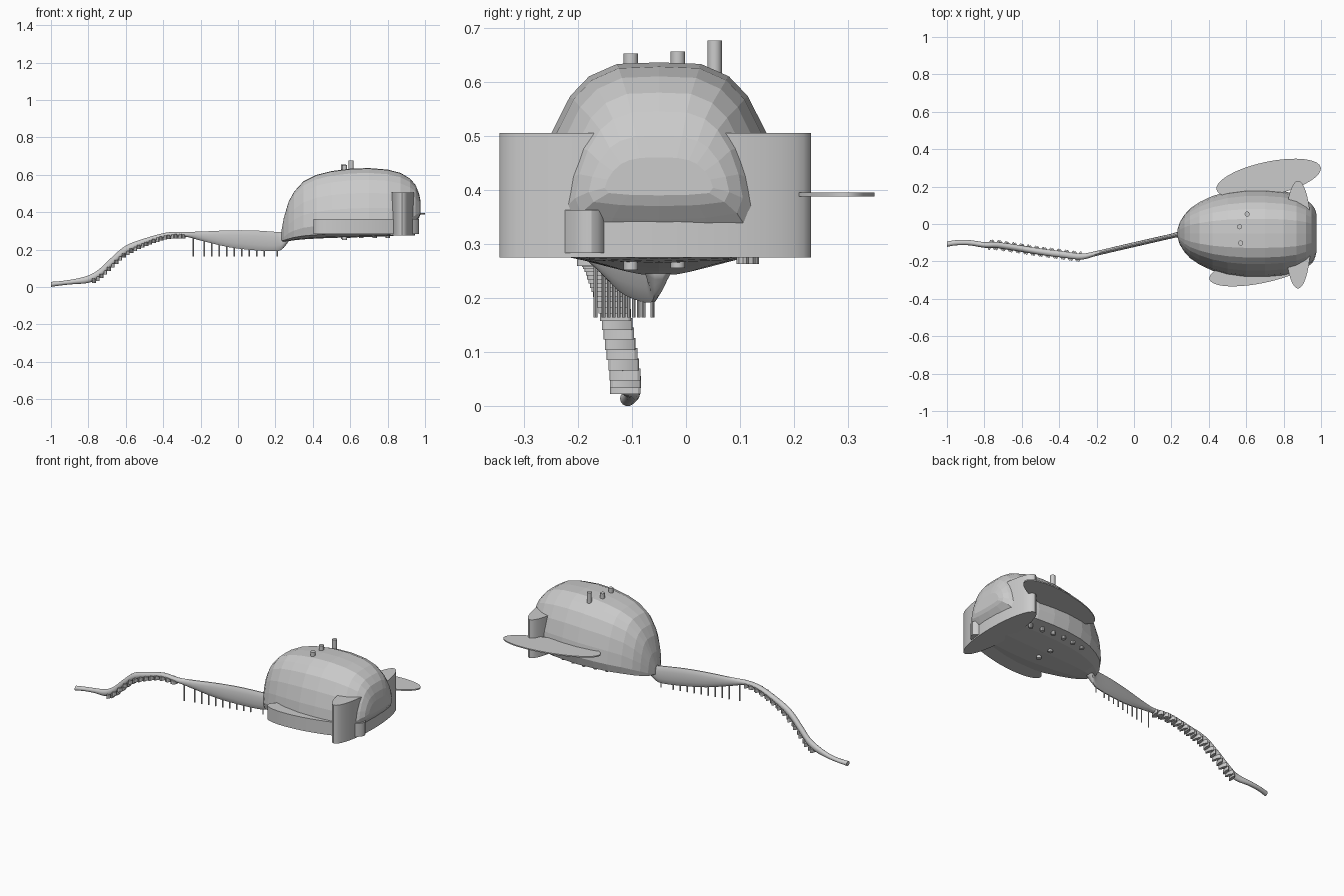
import bpy, bmesh, math
from mathutils import Vector

if "Cube" in bpy.data.objects:
    bpy.data.objects.remove(bpy.data.objects["Cube"])


def finish(bm, name, smooth=None):
    bmesh.ops.recalc_face_normals(bm, faces=bm.faces)
    me = bpy.data.meshes.new(name)
    bm.to_mesh(me)
    bm.free()
    ob = bpy.data.objects.new(name, me)
    bpy.context.collection.objects.link(ob)
    if smooth:
        bpy.ops.object.select_all(action='DESELECT')
        ob.select_set(True)
        bpy.context.view_layer.objects.active = ob
        bpy.ops.object.shade_smooth_by_angle(angle=math.radians(smooth))
    return ob


def loft(name, stations, profile, smooth=None):
    """Skin stations (x, y, half width, z bottom, z top) with a unit section."""
    bm = bmesh.new()
    rings = [[bm.verts.new((x, y + u * w, b + v * (t - b))) for u, v in profile]
             for x, y, w, b, t in stations]
    n = len(profile)
    for r, s in zip(rings, rings[1:]):
        for i in range(n):
            bm.faces.new((r[i], r[(i + 1) % n], s[(i + 1) % n], s[i]))
    bm.faces.new(rings[0])
    bm.faces.new(rings[-1])
    return finish(bm, name, smooth)


def refine(rows, k=4):
    """Catmull-Rom interpolation between table rows."""
    out = []
    for i in range(len(rows) - 1):
        p = [Vector(rows[max(0, min(len(rows) - 1, i + d))]) for d in (-1, 0, 1, 2)]
        for j in range(k):
            t = j / k
            out.append(tuple(0.5 * (2 * b + (c - a) * t + (2 * a - 5 * b + 4 * c - d) * t * t
                                    + (3 * b - a - 3 * c + d) * t ** 3)
                             for a, b, c, d in zip(*p)))
    return out + [rows[-1]]


def disc(name, x, y, z0, z1, a, b, angle=0, n=32):
    """Upright elliptical prism turned about z."""
    bm = bmesh.new()
    c, s = math.cos(math.radians(angle)), math.sin(math.radians(angle))
    ring = []
    for i in range(n):
        p, q = a * math.cos(2 * math.pi * i / n), b * math.sin(2 * math.pi * i / n)
        ring.append(bm.verts.new((x + p * c - q * s, y + p * s + q * c, z0)))
    face = bm.faces.new(ring)
    top = bmesh.ops.extrude_face_region(bm, geom=[face])['geom']
    bmesh.ops.translate(bm, vec=(0, 0, z1 - z0),
                        verts=[v for v in top if isinstance(v, bmesh.types.BMVert)])
    if not any(len(f.verts) == n and all(abs(v.co.z - z0) < 1e-7 for v in f.verts) for f in bm.faces):
        bm.faces.new(ring)
    return finish(bm, name, 30)


# Egg-shaped body with a flattened underside
half = [(0, 1), (.33, .992), (.55, .93), (.7, .83), (.85, .64), (.95, .42),
        (1, .2), (.93, .06), (.55, .015), (0, 0)]
section = half + [(-u, v) for u, v in half[-2:0:-1]]
Y = -0.05
body = [(.232, Y, .02, .245, .30), (.245, Y, .06, .242, .37), (.27, Y, .1, .245, .455),
        (.30, Y, .133, .25, .51), (.35, Y, .167, .255, .565), (.42, Y, .2, .259, .60),
        (.50, Y, .222, .263, .62), (.60, Y, .235, .265, .633), (.70, Y, .235, .268, .636),
        (.80, Y, .226, .272, .628), (.87, Y, .208, .277, .61), (.92, Y, .18, .305, .58),
        (.95, Y, .155, .345, .545), (.968, Y, .13, .37, .50), (.976, Y, .1, .39, .46)]
loft("body", body, section)

# Tail: a deep thin blade near the body, then a slim rod curving to the ground
tail = [(-1, -.108, .014, .0, .028), (-.95, -.1, .014, .008, .032),
        (-.88, -.1, .014, .015, .042), (-.80, -.112, .015, .022, .062),
        (-.74, -.112, .016, .05, .098), (-.68, -.12, .017, .105, .155),
        (-.60, -.132, .017, .175, .222), (-.50, -.148, .017, .225, .26),
        (-.38, -.163, .017, .266, .292), (-.28, -.174, .016, .268, .295),
        (-.20, -.157, .013, .248, .297), (-.05, -.122, .013, .212, .304),
        (.08, -.092, .013, .196, .304), (.19, -.067, .013, .19, .297),
        (.235, -.056, .016, .2, .295), (.27, -.05, .035, .242, .31)]
oval = [(math.cos(2 * math.pi * i / 14), .5 + .5 * math.sin(2 * math.pi * i / 14)) for i in range(14)]
tail_path = refine(tail)
loft("tail", tail_path, oval, 40)


def tail_at(x):
    for p, q in zip(tail_path, tail_path[1:]):
        if p[0] <= x <= q[0]:
            t = (x - p[0]) / (q[0] - p[0])
            return [a + (b - a) * t for a, b in zip(p, q)]
    return tail_path[-1]


# Ribs across the underside of the rod
for i in range(25):
    x = -.77 + i * .02
    _, y, w, b, t = tail_at(x)
    disc("tail_rib", x, y, b - .01, b + .012, .009, .029, 12 if i % 2 else -12, 12)

# Fine bristles hanging under the blade
for x in [-.24, -.18] + [-.14 + .04 * i for i in range(8)] + [.21]:
    _, y, w, b, t = tail_at(x)
    disc("bristle", x, y, .164, b + .02, .0035, .0035, 0, 8)

# Elliptical fins: cross fin at the end, low side fin, thin side fin
disc("cross_fin", .877, -.057, .275, .505, .07, .288, 0, 40)
disc("low_side_fin", .685, -.235, .283, .363, .288, .08, 12, 40)
disc("thin_side_fin", .72, .243, .388, .395, .285, .09, 12, 40)

# Pins running right through the body
for x, y, top in [(.57, -.102, .652), (.565, -.015, .656), (.605, .053, .676)]:
    disc("pin", x, y, top - .4, top, .0135, .0135, 0, 16)

# Small studs along the lower edge
for i in range(6):
    disc("stud", .45 + .07 * i, .105 + .02 * math.sin(math.pi * i / 5), .263, .285, .012, .012, 0, 10)
